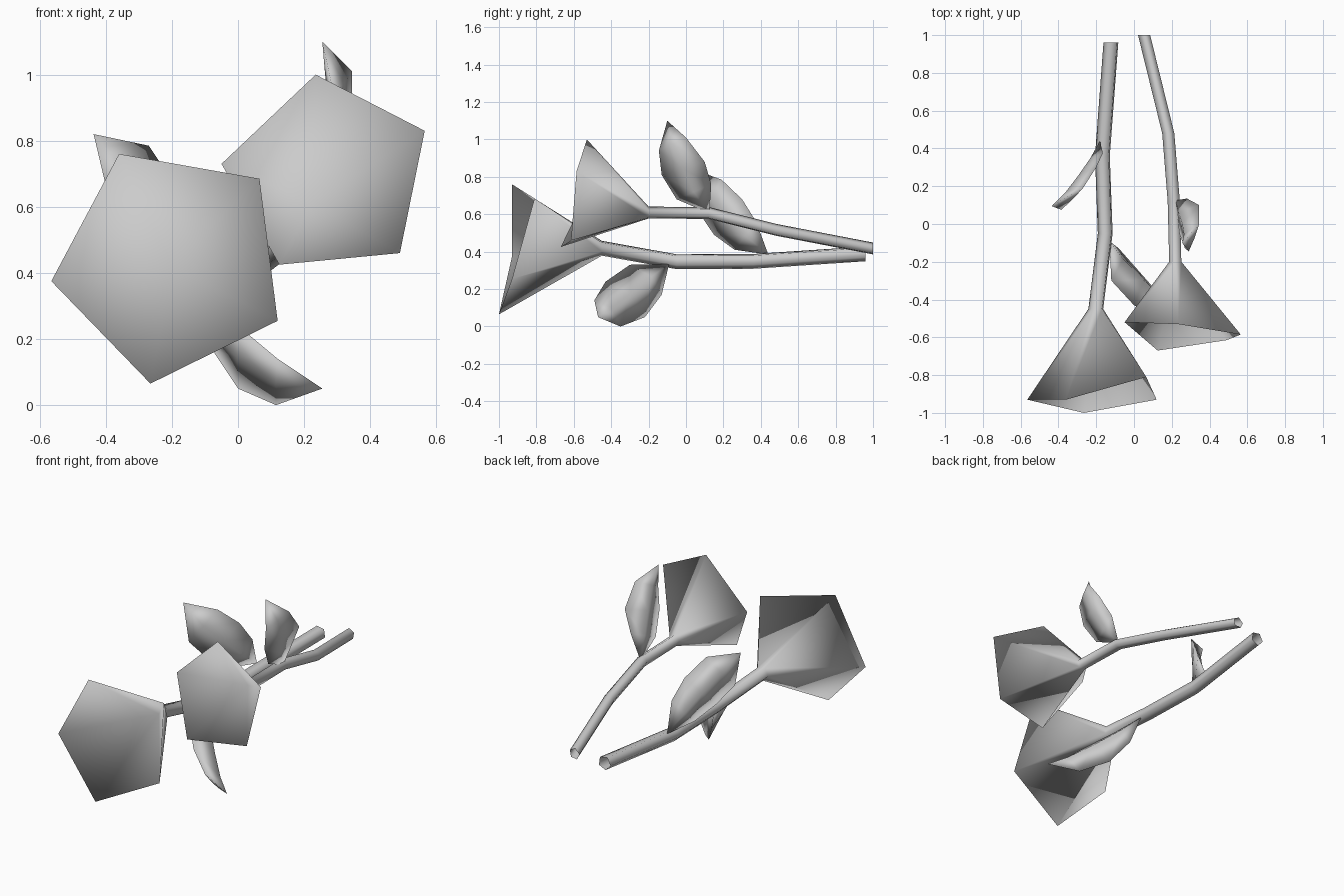
import bpy, bmesh
from mathutils import Vector as V

if "Cube" in bpy.data.objects:
    bpy.data.objects.remove(bpy.data.objects["Cube"])


def make(name, verts, faces):
    me = bpy.data.meshes.new(name)
    me.from_pydata([tuple(v) for v in verts], [], faces)
    bm = bmesh.new()
    bm.from_mesh(me)
    bmesh.ops.recalc_face_normals(bm, faces=bm.faces)
    for f in bm.faces:
        f.smooth = True
    bm.to_mesh(me)
    bm.free()
    ob = bpy.data.objects.new(name, me)
    bpy.context.collection.objects.link(ob)


def flower(name, rim, path, radius):
    """Five-sided trumpet with a closed throat; its neck runs on as the stem tube."""
    rim = [V(p) for p in rim]
    centre = sum(rim, V()) / 5
    verts = list(rim)
    for p in path:
        for q in rim:
            d = q - centre
            d.y = 0
            verts.append(V(p) + d.normalized() * radius)
    faces = []
    for r in range(len(path)):
        for i in range(5):
            j = (i + 1) % 5
            faces.append((r * 5 + i, r * 5 + j, r * 5 + 5 + j, r * 5 + 5 + i))
    # inner wall of the trumpet, sharing the rim
    throat = len(verts)
    verts.append(V(path[0]).lerp(centre, 0.06))
    faces += [((i + 1) % 5, i, throat) for i in range(5)]
    make(name, verts, faces)


def leaf(name, base, tip, side_a, side_b, upper=0.75, lower=-0.05):
    """Pointed leaf of two skins that share the edges, each with its own midrib."""
    base, tip = V(base), V(tip)
    axis = tip - base
    verts = [base, tip]
    for a, b in zip(side_a, side_b):
        a, b = V(a), V(b)
        m = (a + b) / 2
        foot = base + axis * ((m - base).dot(axis) / axis.length_squared)
        verts += [a, m.lerp(foot, upper), b, m.lerp(foot, lower)]
    faces = []
    for k in range(4):
        n = (k + 1) % 4
        faces += [(0, 2 + k, 2 + n), (1, 10 + n, 10 + k)]
        for r in (2, 6):
            faces.append((r + k, r + 4 + k, r + 4 + n, r + n))
    make(name, verts, faces)


# Large flower with its stem
flower("large_flower_and_stem",
       [(-.36, -.93, .76), (.065, -.81, .685), (.12, -.93, .255),
        (-.265, -1, .065), (-.565, -.93, .375)],
       [(-.20, -.45, .42), (-.15, -.05, .348), (-.165, .36, .35), (-.12, .96, .39)], .042)

# Small flower with its stem
flower("small_flower_and_stem",
       [(.235, -.53, 1.0), (.565, -.585, .83), (.49, -.615, .46),
        (.125, -.67, .425), (-.05, -.52, .73)],
       [(.22, -.2, .607), (.212, .12, .605), (.183, .48, .515), (.055, 1.0, .415)], .034)

# Leaves
leaf("upper_leaf", (.22, .125, .605), (.255, -.10, 1.1),
     [(.24, -.05, .68), (.27, -.13, .81), (.29, -.145, .94)],
     [(.28, .135, .76), (.345, .10, .88), (.345, 0, 1.01)])
leaf("rear_leaf", (-.18, .44, .385), (-.437, .095, .82),
     [(-.24, .26, .41), (-.31, .15, .49), (-.385, .075, .60)],
     [(-.165, .375, .56), (-.20, .30, .68), (-.27, .19, .785)])
leaf("lower_leaf", (-.13, -.09, .335), (.255, -.47, .05),
     [(-.12, -.30, .33), (0, -.43, .24), (.12, -.49, .14)],
     [(-.08, -.13, .17), (0, -.22, .05), (.115, -.35, 0)])
